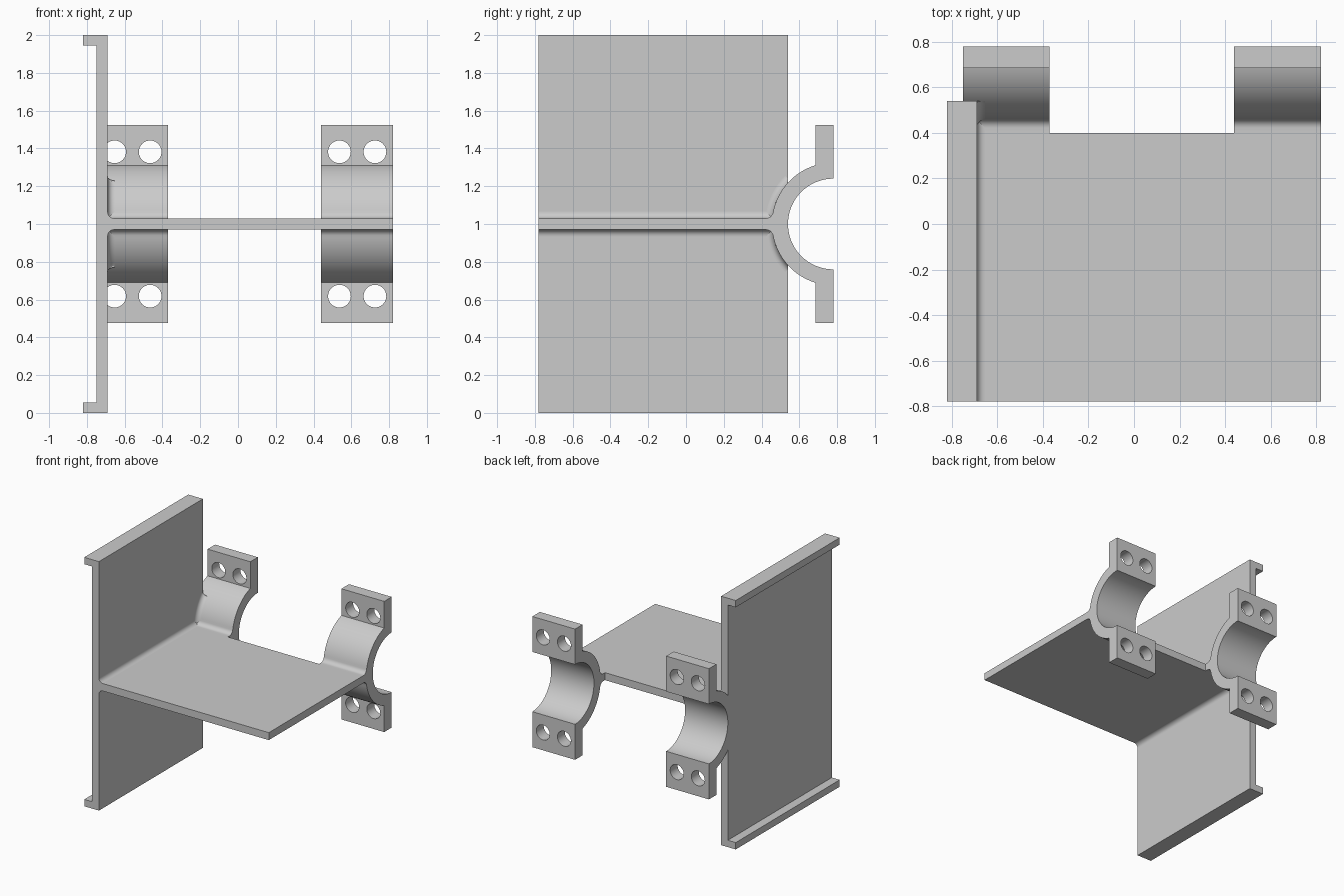
import bpy, bmesh
from math import sin, cos, asin, pi, radians
from mathutils import Vector

if "Cube" in bpy.data.objects:
    bpy.data.objects.remove(bpy.data.objects["Cube"])

grey = bpy.data.materials.new("plain grey")
grey.use_nodes = True
COLOUR = (0.6, 0.6, 0.6, 1)
grey.diffuse_color = COLOUR
grey.node_tree.nodes["Principled BSDF"].inputs["Base Color"].default_value = COLOUR

WALL_X, TOP, MID = -0.69, 2.0, 1.0      # inner wall face, height, web level
FRONT, BACK, EDGE = -0.78, 0.78, 0.82   # depth and width limits
HALF = 0.03                             # half web thickness
R_IN, R_OUT, FILLET = 0.24, 0.325, 0.04


def arc(cx, cy, r, a0, a1, n):
    return [(cx + r * cos(a0 + (a1 - a0) * i / n),
             cy + r * sin(a0 + (a1 - a0) * i / n)) for i in range(n + 1)]


def prism(name, profile, place, direction):
    """Extrude a closed 2D profile; place maps its points into space."""
    bm = bmesh.new()
    face = bm.faces.new([bm.verts.new(place(u, v)) for u, v in profile])
    new = bmesh.ops.extrude_face_region(bm, geom=[face])["geom"]
    bmesh.ops.translate(bm, vec=Vector(direction),
                        verts=[v for v in new if isinstance(v, bmesh.types.BMVert)])
    bmesh.ops.recalc_face_normals(bm, faces=bm.faces)
    mesh = bpy.data.meshes.new(name)
    bm.to_mesh(mesh)
    bm.free()
    mesh.materials.append(grey)
    obj = bpy.data.objects.new(name, mesh)
    bpy.context.collection.objects.link(obj)
    return obj


def smooth(obj):
    bpy.ops.object.select_all(action="DESELECT")
    obj.select_set(True)
    bpy.context.view_layer.objects.active = obj
    bpy.ops.object.shade_smooth_by_angle(angle=radians(30))


def along_y(u, v):
    return (u, FRONT, v)


# Side wall with a lip along its top and bottom
wall = [(WALL_X, 0), (WALL_X, TOP), (-EDGE, TOP), (-EDGE, 1.945),
        (-0.75, 1.945), (-0.75, 0.055), (-EDGE, 0.055), (-EDGE, 0)]
prism("side_wall", wall, along_y, (0, 0.54 - FRONT, 0))

# Horizontal web
web = [(WALL_X, MID - HALF), (EDGE, MID - HALF), (EDGE, MID + HALF), (WALL_X, MID + HALF)]
prism("web_plate", web, along_y, (0, 0.40 - FRONT, 0))

# Rounded inside corners between web and wall
r = 0.035
for name, s in (("upper", 1), ("lower", -1)):
    z = MID + s * HALF
    corner = [(WALL_X, z)] + [(x, z + s * y) for x, y in
                              arc(WALL_X + r, r, r, 1.5 * pi, pi, 8)]
    smooth(prism(name + "_web_fillet", corner, along_y, (0, 0.45 - FRONT, 0)))

# Half-ring clamp profile: upper half, then mirrored
tangent = asin((HALF + FILLET) / (R_OUT + FILLET))
fillet_y = BACK - (R_OUT + FILLET) * cos(tangent)
shoulder = asin(0.095 / R_OUT)
upper = [(0.40, HALF)]
upper += arc(fillet_y, HALF + FILLET, FILLET, -pi / 2, -tangent, 8)
upper += arc(BACK, 0, R_OUT, pi - tangent, pi / 2 + shoulder, 24)
upper += [(BACK - 0.095, 0.525), (BACK, 0.525)]
upper += arc(BACK, 0, R_IN, pi / 2, pi, 32)
profile = upper + [(y, -z) for y, z in reversed(upper[:-1])]

for name, x0, width in (("left_clamp", 0.44, 0.38), ("right_clamp", -0.75, 0.38)):
    clamp = prism(name, profile, lambda u, v: (x0, u, MID + v), (width, 0, 0))
    # Two bolt holes through each flange
    for dx in (0.097, 0.285):
        for z in (-0.382, 0.382):
            circle = arc(x0 + dx, MID + z, 0.06, 0, 2 * pi, 40)[:-1]
            drill = prism("drill", circle, lambda u, v: (u, 0.6, v), (0, 0.3, 0))
            cut = clamp.modifiers.new("bolt hole", "BOOLEAN")
            cut.operation, cut.solver, cut.object = "DIFFERENCE", "EXACT", drill
            bpy.context.view_layer.objects.active = clamp
            bpy.ops.object.modifier_apply(modifier=cut.name)
            bpy.data.objects.remove(drill)
    smooth(clamp)

# Rounded corner where the right clamp meets the wall, swept around the ring
section = [(WALL_X, R_OUT)] + [(x, R_OUT + y) for x, y in
                               arc(WALL_X + r, r, r, 1.5 * pi, pi, 8)]
for name, s in (("upper", 1), ("lower", -1)):
    bm = bmesh.new()
    rings = []
    for i in range(21):
        a = radians(7 + 38 * i / 20)
        rings.append([bm.verts.new((x, min(BACK - q * cos(a), 0.54), MID + s * q * sin(a)))
                      for x, q in section])
    for a, b in zip(rings, rings[1:]):
        for i in range(len(section)):
            j = (i + 1) % len(section)
            bm.faces.new((a[i], a[j], b[j], b[i]))
    bm.faces.new(rings[0])
    bm.faces.new(rings[-1])
    bmesh.ops.recalc_face_normals(bm, faces=bm.faces)
    mesh = bpy.data.meshes.new(name + "_ring_fillet")
    bm.to_mesh(mesh)
    bm.free()
    mesh.materials.append(grey)
    obj = bpy.data.objects.new(mesh.name, mesh)
    bpy.context.collection.objects.link(obj)
    smooth(obj)
